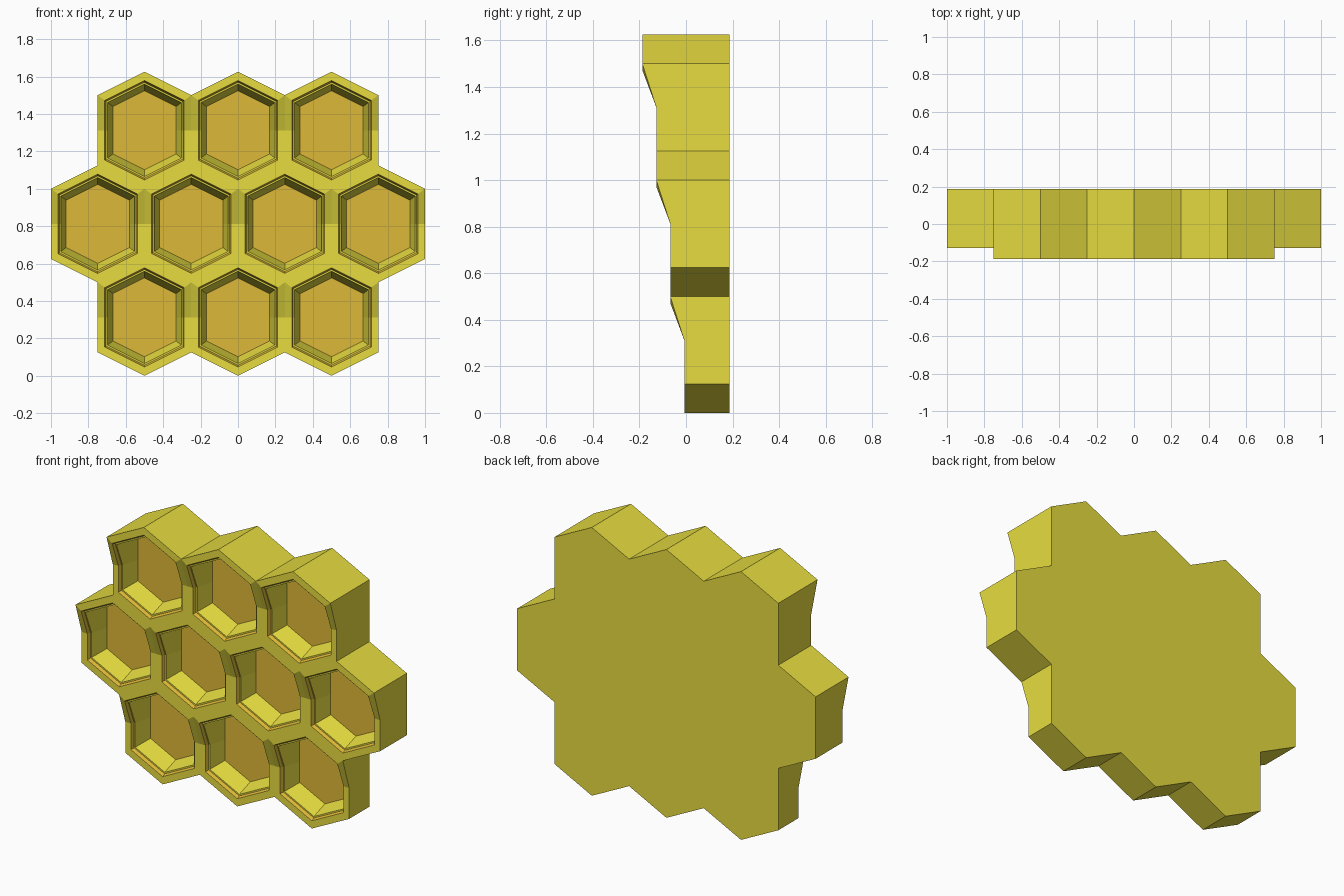
import bpy, bmesh

if "Cube" in bpy.data.objects:
    bpy.data.objects.remove(bpy.data.objects["Cube"])

BACK, FRONT0, STEP = 0.1875, -0.0075, 0.06   # back plane, lowest row front, step per row
FLOOR_DEPTH = 0.125


def material(name, rgb):
    m = bpy.data.materials.new(name)
    m.diffuse_color = (*rgb, 1)
    m.use_nodes = True
    m.node_tree.nodes["Principled BSDF"].inputs["Base Color"].default_value = m.diffuse_color
    return m


def ring(bm, cx, cz, scale, low, high):
    """Pointed hexagon with side midpoints; its upper half leans forward."""
    pts = [(0, -.3125, low), (.25, -.1875, low), (.25, 0, low), (.25, .1875, high),
           (0, .3125, high), (-.25, .1875, high), (-.25, 0, low), (-.25, -.1875, low)]
    return [bm.verts.new((cx + x * scale, y, cz + z * scale)) for x, z, y in pts]


bm = bmesh.new()
for row, xs in enumerate([(-.5, 0, .5), (-.75, -.25, .25, .75), (-.5, 0, .5)]):
    low = FRONT0 - STEP * row
    high = low - STEP
    floor = low + FLOOR_DEPTH
    cz = .3125 + .5 * row
    for cx in xs:
        # rim, honey-coloured lip, ledge, tapered wall
        rings = [ring(bm, cx, cz, 1, low, high),
                 ring(bm, cx, cz, .85, low, high),
                 ring(bm, cx, cz, .82, low + .02, high + .02),
                 ring(bm, cx, cz, .79, low + .02, high + .02),
                 ring(bm, cx, cz, .675, floor, floor)]
        for k, (a, b) in enumerate(zip(rings, rings[1:])):
            for i in range(8):
                j = (i + 1) % 8
                f = bm.faces.new((a[i], a[j], b[j], b[i]))
                f.material_index = 1 if k == 1 else 0
        # cell floor
        bm.faces.new(rings[-1]).material_index = 1

bmesh.ops.remove_doubles(bm, verts=bm.verts, dist=.001)

# outer side walls and flat back
border = [e for e in bm.edges if e.is_boundary]
ext = bmesh.ops.extrude_edge_only(bm, edges=border)["geom"]
for v in ext:
    if isinstance(v, bmesh.types.BMVert):
        v.co.y = BACK
for f in ext:
    if isinstance(f, bmesh.types.BMFace):
        f.material_index = 0
bmesh.ops.holes_fill(bm, edges=[e for e in bm.edges if e.is_boundary], sides=0)
for f in bm.faces:
    if all(abs(v.co.y - BACK) < 1e-4 for v in f.verts):
        f.material_index = 0
bmesh.ops.recalc_face_normals(bm, faces=bm.faces)

mesh = bpy.data.meshes.new("honeycomb")
bm.to_mesh(mesh)
bm.free()
mesh.materials.append(material("wax_yellow", (.80, .72, .05)))
mesh.materials.append(material("honey_orange", (.73, .48, .04)))
bpy.context.collection.objects.link(bpy.data.objects.new("honeycomb", mesh))
